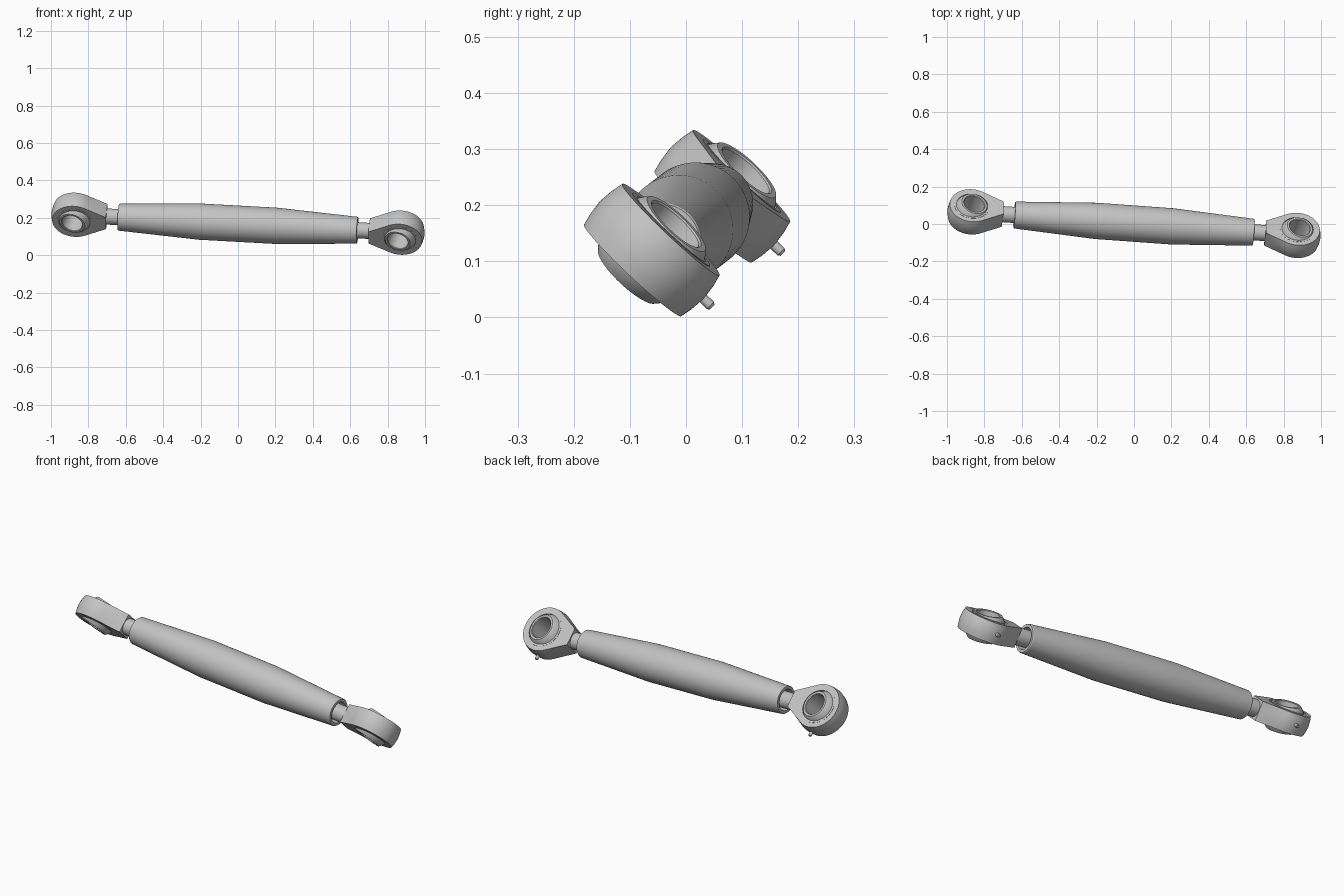
import bpy, bmesh, math
from math import sin, cos, pi
from mathutils import Matrix, Vector

cube = bpy.data.objects.get("Cube")
if cube:
    bpy.data.objects.remove(cube, do_unlink=True)

steel = bpy.data.materials.new("grey steel")
steel.use_nodes = True
GREY = (0.55, 0.55, 0.55, 1)
steel.diffuse_color = GREY
steel.node_tree.nodes["Principled BSDF"].inputs["Base Color"].default_value = GREY

# Tilted frame: x runs along the rod, z along the eye bores
along = Vector((1.73, -0.125, -0.095)).normalized()
bore = Vector((0, 0.69, 0.73))
bore = (bore - along * bore.dot(along)).normalized()
side = bore.cross(along)
FRAME = Matrix.Translation((0, 0.002, 0.168)) @ Matrix((along, side, bore)).transposed().to_4x4()


def loft(name, loops, local, closed):
    """Skin a row of equal loops; closed joins last to first, else ends are capped."""
    bm = bmesh.new()
    rings = [[bm.verts.new(p) for p in loop] for loop in loops]
    pairs = list(zip(rings, rings[1:]))
    if closed:
        pairs.append((rings[-1], rings[0]))
    else:
        bm.faces.new(rings[0])
        bm.faces.new(rings[-1])
    for a, b in pairs:
        for i in range(len(a)):
            j = (i + 1) % len(a)
            bm.faces.new((a[i], a[j], b[j], b[i]))
    bmesh.ops.recalc_face_normals(bm, faces=bm.faces)
    mesh = bpy.data.meshes.new(name)
    bm.to_mesh(mesh)
    bm.free()
    mesh.materials.append(steel)
    ob = bpy.data.objects.new(name, mesh)
    bpy.context.collection.objects.link(ob)
    ob.matrix_world = FRAME @ local
    bpy.ops.object.select_all(action="DESELECT")
    ob.select_set(True)
    bpy.context.view_layer.objects.active = ob
    bpy.ops.object.shade_smooth_by_angle(angle=math.radians(30))
    return ob


def circle(r, z, n=64):
    return [(r * cos(2 * pi * i / n), r * sin(2 * pi * i / n), z) for i in range(n)]


def lathe(name, profile, local, closed=False, n=64):
    return loft(name, [circle(r, z, n) for r, z in profile], local, closed)


NECK, HALF = 0.17, 0.045


def teardrop(r, z, s, n=96):
    """Round eye outline drawn out by tangents to the neck, on the side facing the rod."""
    a = math.atan2(HALF, NECK) + math.acos(r / math.hypot(NECK, HALF))
    pts = []
    for i in range(n):
        th = 2 * pi * i / n - pi
        rho = r
        if abs(th) < a:
            rho = min(r / cos(a - abs(th)), NECK / cos(th))
        pts.append((-s * rho * cos(th), rho * sin(th), z))
    return pts


ALONG_X = Matrix.Rotation(pi / 2, 4, "Y")
ALONG_Y = Matrix.Rotation(-pi / 2, 4, "X")

# Tapered tube with a shallow bore at each end
half = [(0.05, 0.59), (0.055, 0.642), (0.069, 0.642), (0.072, 0.638), (0.097, 0.205)]
lathe("tube", half + [(r, -z) for r, z in reversed(half)], ALONG_X)

# A rod end at each end of the tube
for s, label in ((1, "left"), (-1, "right")):
    centre = Matrix.Translation((s * 0.874, 0, 0))

    # Threaded shank running into the tube
    lathe(label + "_shank", [(0.043, s * 0.57), (0.043, s * 0.725)], ALONG_X)

    # Barrelled eye housing
    levels = [(0.119, -0.05), (0.124, -0.028), (0.127, 0), (0.124, 0.028), (0.119, 0.05)]
    loops = [teardrop(r, z, s) for r, z in levels]
    for z in (0.05, -0.05):
        loops.append([(0.094 * p[0] / math.hypot(p[0], p[1]),
                       0.094 * p[1] / math.hypot(p[0], p[1]), z) for p in loops[0]])
    loft(label + "_eye", loops, centre, True)

    # Bearing race seated in the eye
    lathe(label + "_race", [(0.0945, -0.051), (0.0945, 0.051), (0.084, 0.051),
                            (0.092, 0.03), (0.092, -0.03), (0.084, -0.051)], centre, True)

    # Swivelled ball with a through bore
    arc = [(math.sqrt(0.096 ** 2 - z * z), z) for z in (0.066 * k / 8 for k in range(-8, 9))]
    ball = arc + [(0.059, 0.066), (0.056, 0.063), (0.056, -0.063), (0.059, -0.066)]
    lathe(label + "_ball", ball, centre @ Matrix.Rotation(0.17, 4, "Y"), True)

    # Grease nipple on the rim
    lathe(label + "_grease_nipple", [(0.009, 0.115), (0.009, 0.144), (0.006, 0.148)],
          centre @ ALONG_Y, n=24)
